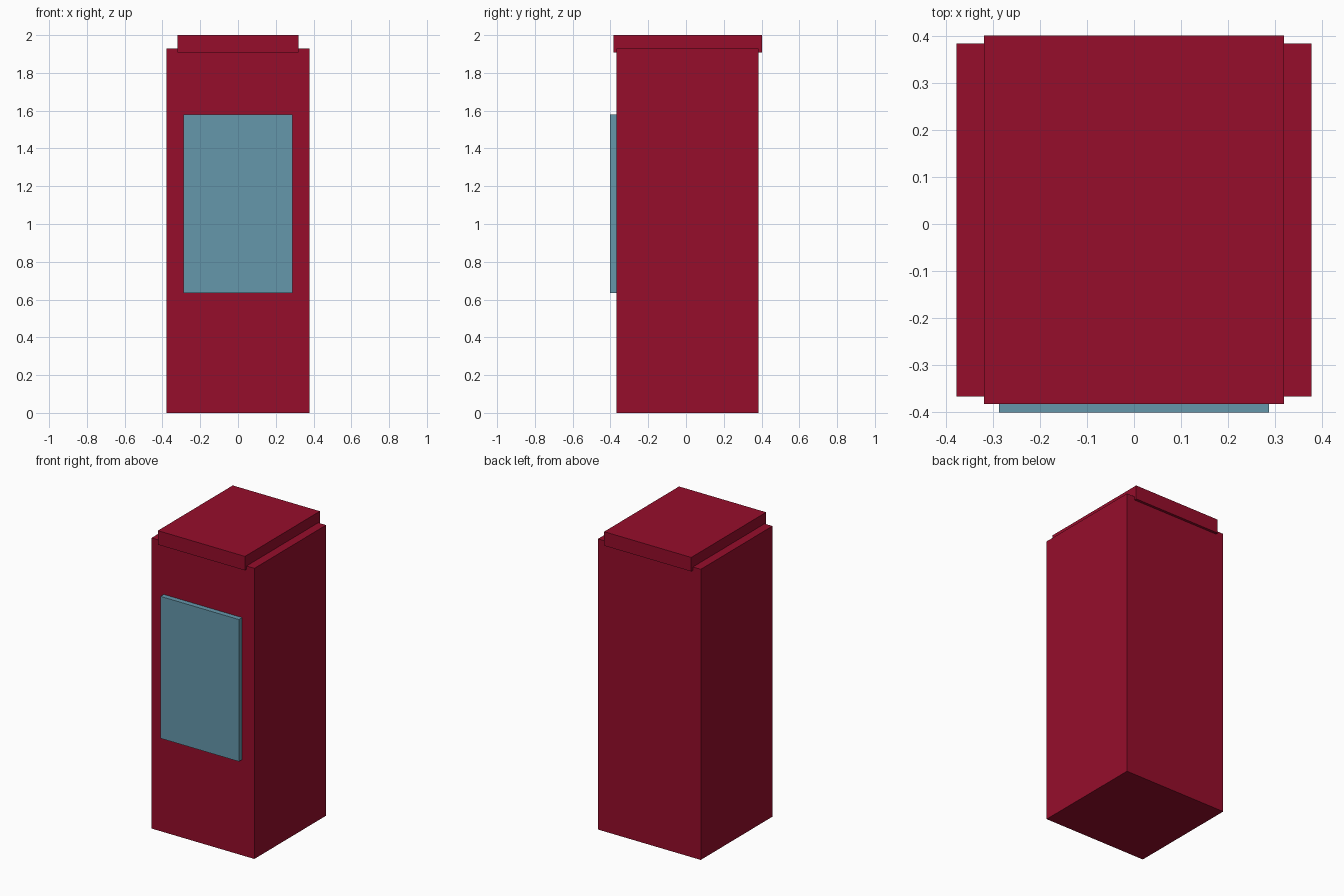
import bpy
import bmesh
from mathutils import Vector

if "Cube" in bpy.data.objects:
    bpy.data.objects.remove(bpy.data.objects["Cube"])


def material(name, rgb):
    m = bpy.data.materials.new(name)
    m.diffuse_color = (*rgb, 1.0)
    m.use_nodes = True
    m.node_tree.nodes["Principled BSDF"].inputs["Base Color"].default_value = m.diffuse_color
    return m


def box(name, lo, hi, mat):
    """Axis-aligned box between two opposite corners."""
    lo, hi = Vector(lo), Vector(hi)
    bm = bmesh.new()
    bmesh.ops.create_cube(bm, size=1.0)
    bmesh.ops.scale(bm, vec=hi - lo, verts=bm.verts)
    bmesh.ops.translate(bm, vec=(lo + hi) / 2, verts=bm.verts)
    mesh = bpy.data.meshes.new(name)
    bm.to_mesh(mesh)
    bm.free()
    mesh.materials.append(mat)
    obj = bpy.data.objects.new(name, mesh)
    bpy.context.collection.objects.link(obj)
    return obj


red = material("deep red", (0.305, 0.004, 0.024))
blue = material("glass blue", (0.130, 0.310, 0.407))

# Main cabinet
box("cabinet", (-0.378, -0.368, 0.0), (0.378, 0.385, 1.93), red)
# Narrower cap sunk into the top, overhanging front and back
box("top_cap", (-0.32, -0.384, 1.907), (0.32, 0.402, 2.0), red)
# Raised front panel
box("front_panel", (-0.288, -0.402, 0.636), (0.288, -0.36, 1.579), blue)
